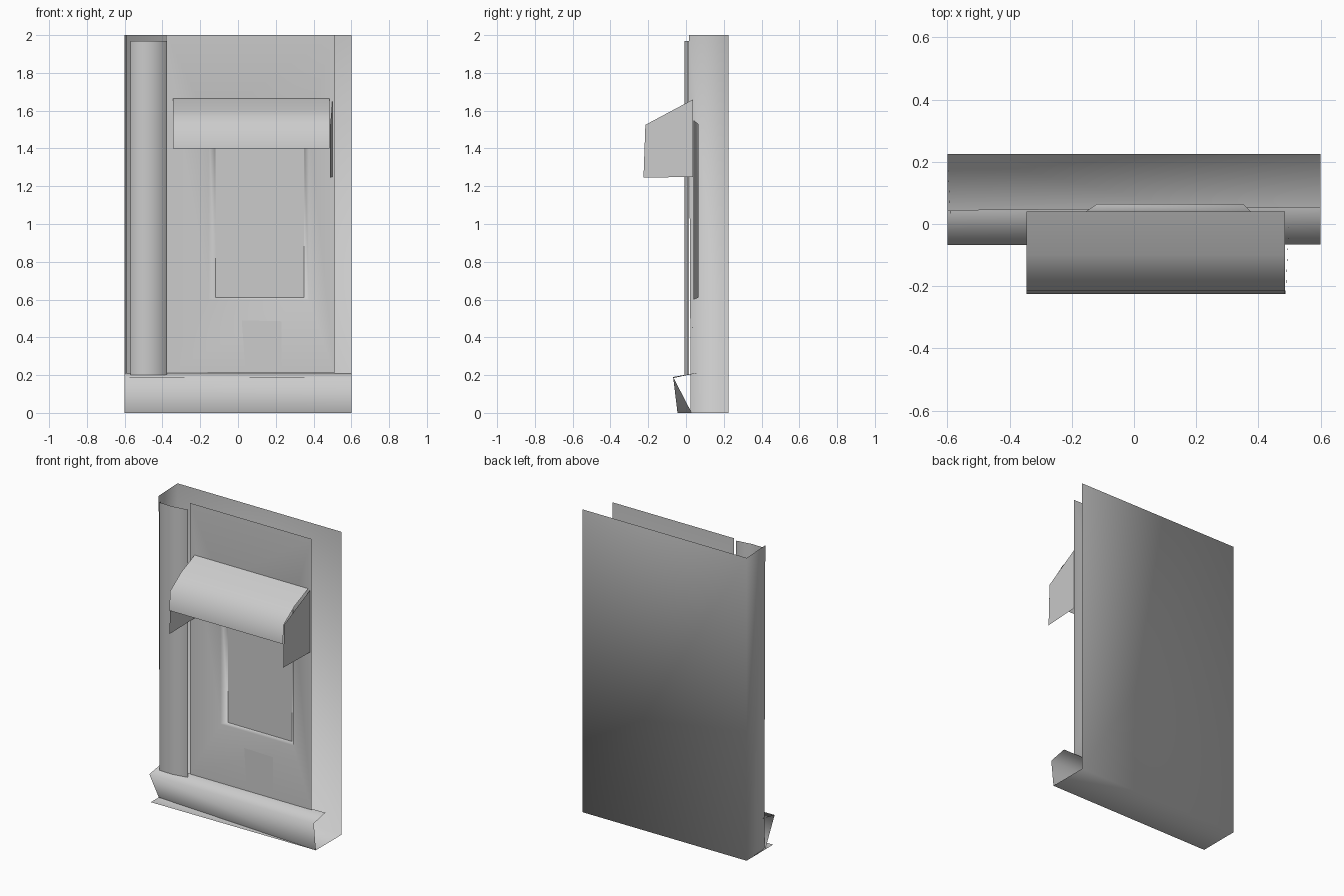
import bpy, bmesh

if "Cube" in bpy.data.objects:
    bpy.data.objects.remove(bpy.data.objects["Cube"])


def sheet(name, verts, faces, smooth=True):
    """Thin open surface from a few corner points."""
    bm = bmesh.new()
    vs = [bm.verts.new(v) for v in verts]
    for f in faces:
        bm.faces.new([vs[i] for i in f]).smooth = smooth
    me = bpy.data.meshes.new(name)
    bm.to_mesh(me)
    bm.free()
    ob = bpy.data.objects.new(name, me)
    bpy.context.collection.objects.link(ob)
    return ob


def strip(name, a, b, smooth=True):
    """Ruled surface between two matching lines of points."""
    n = len(a)
    faces = [(i, i + 1, n + i + 1, n + i) for i in range(n - 1)]
    return sheet(name, a + b, faces, smooth)


def rect(x0, x1, z0, z1, y):
    return [(x0, y, z0), (x1, y, z0), (x1, y, z1), (x0, y, z1)]


# Outer shell: left wall, back wall and floor, open at right and top
sheet("shell",
      rect(-0.6, 0.6, 0, 2, 0.225)
      + [(-0.59, 0.025, 0), (-0.59, 0.015, 2), (-0.6, -0.053, 0), (0.6, -0.045, 0)],
      [(1, 0, 3, 2), (0, 4, 5, 3), (0, 1, 7, 6)])

# Kick skirt along the bottom, its lower edge tucked in at the left
strip("base_skirt",
      [(-0.6, 0.045, 0.21), (-0.6, -0.068, 0.19), (-0.6, 0.03, 0.0)],
      [(0.6, 0.055, 0.21), (0.6, -0.066, 0.185), (0.6, -0.045, 0.0)])

# Front panel with a window opening and bevelled jambs
panel = (rect(-0.38, 0.51, 0.21, 2.0, 0.04)
         + rect(-0.155, 0.375, 0.6, 1.55, 0.04)
         + rect(-0.118, 0.35, 0.61, 1.53, 0.065))
ring = [(i + k, (i + 1) % 4 + k, (i + 1) % 4 + k + 4, i + k + 4)
        for k in (0, 4) for i in range(4)]
sheet("front_panel", panel, ring)
sheet("window_pane", rect(-0.118, 0.35, 0.61, 1.53, 0.065), [(0, 1, 2, 3)], False)

# Small crooked hatch below the window
sheet("hatch", [(0.04, 0.034, 0.215), (0.23, 0.034, 0.228),
                (0.23, 0.036, 0.485), (0.02, 0.036, 0.49)], [(0, 1, 2, 3)], False)

# Shallow folded side post
post = [(-0.57, 0.012), (-0.57, -0.006), (-0.48, -0.008), (-0.375, 0.006), (-0.375, 0.016)]
strip("side_post", [(x, y, 0.2) for x, y in post], [(x, y, 1.97) for x, y in post])

# Awning hood and its two cheeks
hood = [(0.04, 1.665), (-0.1, 1.605), (-0.215, 1.525), (-0.225, 1.4)]
strip("awning_hood", [(-0.345, y, z) for y, z in hood], [(0.485, y, z) for y, z in hood])
for side, xb, xf in (("left", -0.343, -0.343), ("right", 0.5, 0.488)):
    sheet("awning_cheek_" + side,
          [(xb, 0.038, 1.25), (xf, -0.225, 1.245), (xf, -0.215, 1.525), (xb, 0.038, 1.66)],
          [(0, 1, 2, 3)], False)
